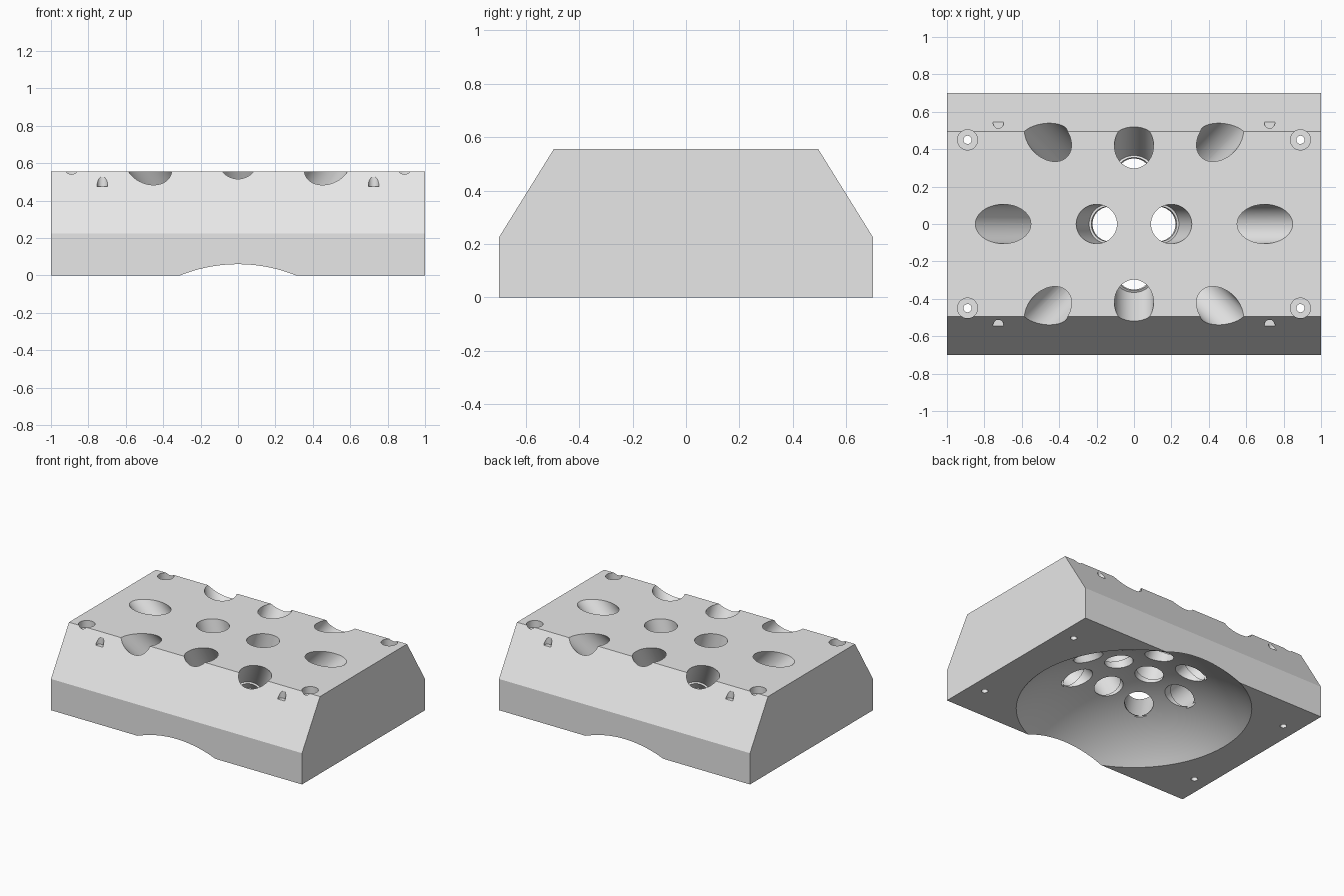
import bpy, bmesh, math
from mathutils import Matrix, Vector

if "Cube" in bpy.data.objects:
    bpy.data.objects.remove(bpy.data.objects["Cube"])

grey = bpy.data.materials.new("plain_grey")
grey.diffuse_color = (0.8, 0.8, 0.8, 1)
grey.use_nodes = True
grey.node_tree.nodes["Principled BSDF"].inputs["Base Color"].default_value = grey.diffuse_color


def add_object(name, bm):
    bmesh.ops.recalc_face_normals(bm, faces=bm.faces[:])
    mesh = bpy.data.meshes.new(name)
    bm.to_mesh(mesh)
    bm.free()
    obj = bpy.data.objects.new(name, mesh)
    bpy.context.collection.objects.link(obj)
    return obj


def stepped_pin(name, profile, matrix, n=48):
    """Closed round cutter from (radius, height) pairs along its own z axis."""
    bm = bmesh.new()
    rings = [[bm.verts.new(matrix @ Vector((r * math.cos(2 * math.pi * i / n),
                                            r * math.sin(2 * math.pi * i / n), h)))
              for i in range(n)] for r, h in profile]
    bm.faces.new(rings[0])
    bm.faces.new(rings[-1])
    for a, b in zip(rings, rings[1:]):
        for i in range(n):
            j = (i + 1) % n
            bm.faces.new((a[i], a[j], b[j], b[i]))
    return add_object(name, bm)


# block: chamfered profile extruded along x
bm = bmesh.new()
outline = [(-0.7, 0), (0.7, 0), (0.7, 0.225), (0.495, 0.555), (-0.495, 0.555), (-0.7, 0.225)]
face = bm.faces.new([bm.verts.new((-1, y, z)) for y, z in outline])
ext = bmesh.ops.extrude_face_region(bm, geom=[face])
bmesh.ops.translate(bm, vec=(2, 0, 0),
                    verts=[v for v in ext["geom"] if isinstance(v, bmesh.types.BMVert)])
block = add_object("drilled_block", bm)
block.data.materials.append(grey)

cutters = []

# shallow spherical hollow in the underside
DOME_Z, DOME_R = -0.77, 1.086
bm = bmesh.new()
bmesh.ops.create_uvsphere(bm, u_segments=128, v_segments=72, radius=DOME_R,
                          matrix=Matrix.Translation((0, 0, DOME_Z)))
cutters.append(add_object("dome_cutter", bm))

# angled holes, all aimed at one point below the block, with a narrow lip at the dome
FOCUS = Vector((0, 0, -0.145))
tops = [(s * x, 0) for s in (-1, 1) for x in (0.2, 0.7)]
tops += [(0, s * 0.42) for s in (-1, 1)]
tops += [(sx * 0.46, sy * 0.46) for sx in (-1, 1) for sy in (-1, 1)]
for x, y in tops:
    axis = (Vector((x, y, 0.555)) - FOCUS).normalized()
    gap = FOCUS.z - DOME_Z
    b = axis.z * gap
    d = -b + math.sqrt(b * b - gap * gap + DOME_R ** 2)   # distance to the dome
    m = Matrix.Translation(FOCUS) @ axis.to_track_quat('Z', 'Y').to_matrix().to_4x4()
    cutters.append(stepped_pin("angled_hole_cutter",
                               [(0.093, d - 0.12), (0.093, d + 0.035),
                                (0.105, d + 0.035), (0.105, 1.35)], m))

for sx in (-1, 1):
    for sy in (-1, 1):
        # counterbored screw holes in the corners
        m = Matrix.Translation((sx * 0.89, sy * 0.45, 0))
        cutters.append(stepped_pin("screw_hole_cutter",
                                   [(0.022, -0.1), (0.022, 0.505), (0.054, 0.505), (0.054, 0.7)], m, 40))
        # small flat-bottomed pockets in the sloping faces
        m = Matrix.Translation((sx * 0.725, sy * 0.54, 0))
        cutters.append(stepped_pin("pocket_cutter", [(0.028, 0.475), (0.028, 0.7)], m, 32))

bpy.context.view_layer.objects.active = block
for c in cutters:
    c.hide_render = True
    mod = block.modifiers.new("cut", 'BOOLEAN')
    mod.operation = 'DIFFERENCE'
    mod.solver = 'EXACT'
    mod.object = c
    bpy.ops.object.modifier_apply(modifier=mod.name)
for c in cutters:
    bpy.data.objects.remove(c)

bpy.ops.object.select_all(action='DESELECT')
block.select_set(True)
bpy.ops.object.shade_smooth_by_angle(angle=math.radians(25))
